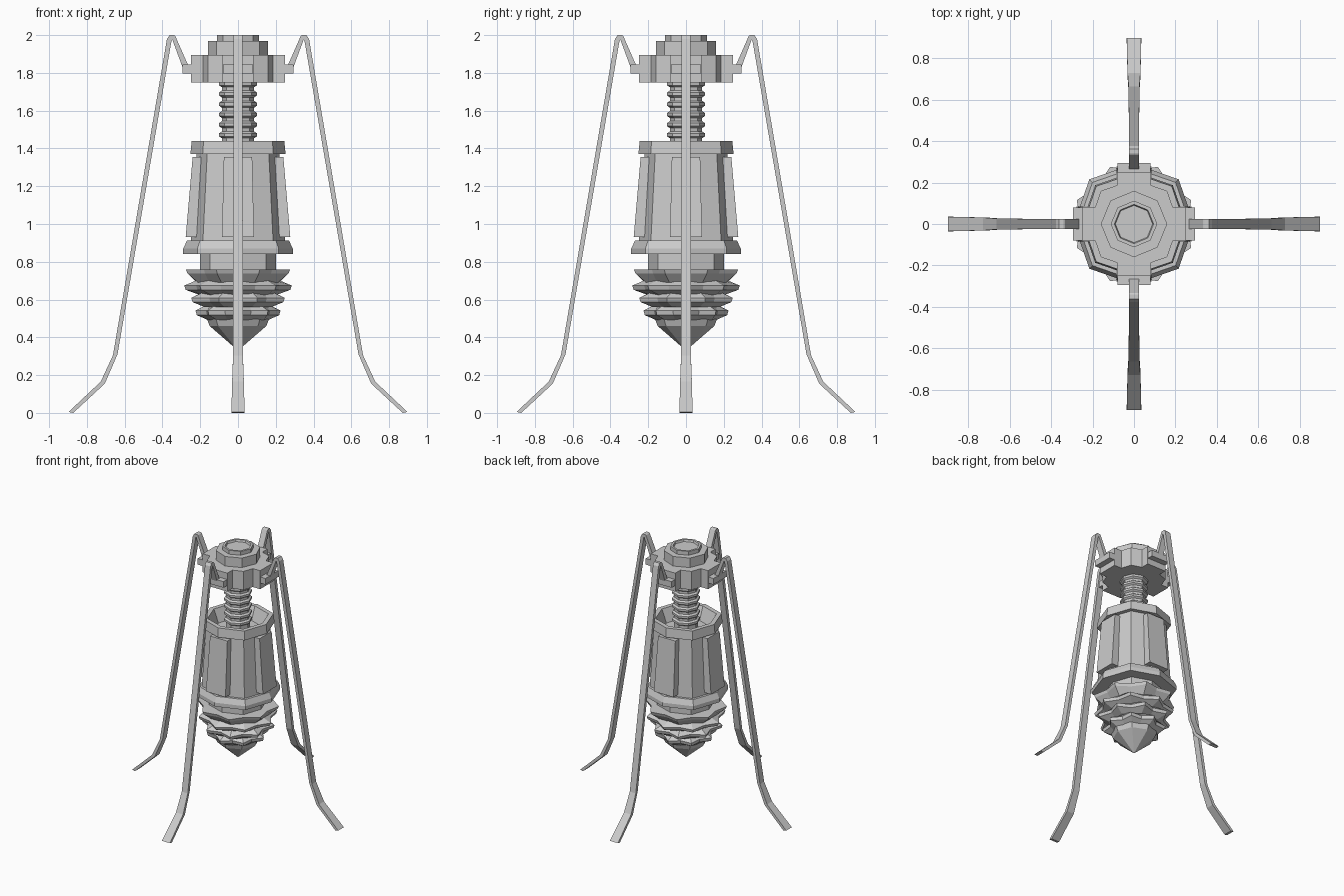
import bpy, bmesh
from math import sin, cos, pi
from mathutils import Matrix, Vector

if "Cube" in bpy.data.objects:
    bpy.data.objects.remove(bpy.data.objects["Cube"])


def make_object(name, bm):
    bmesh.ops.remove_doubles(bm, verts=bm.verts, dist=0.0005)
    bmesh.ops.recalc_face_normals(bm, faces=bm.faces)
    mesh = bpy.data.meshes.new(name)
    bm.to_mesh(mesh)
    bm.free()
    obj = bpy.data.objects.new(name, mesh)
    bpy.context.collection.objects.link(obj)
    return obj


def loft(bm, rings, capped=True):
    """Join rings of equal length with quads and close the ends."""
    loops = [[bm.verts.new(p) for p in ring] for ring in rings]
    n = len(loops[0])
    for a, b in zip(loops, loops[1:]):
        for i in range(n):
            j = (i + 1) % n
            bm.faces.new((a[i], a[j], b[j], b[i]))
    if capped:
        bm.faces.new(loops[0])
        bm.faces.new(loops[-1])


def ring(r, z, diag=1.0, sides=8):
    """Polygon with corners on the axes; diag scales every other corner."""
    return [(r * (diag if i % 2 else 1) * cos(2 * pi * i / sides),
             r * (diag if i % 2 else 1) * sin(2 * pi * i / sides), z)
            for i in range(sides)]


def turned(name, profile, diag=1.0):
    bm = bmesh.new()
    loft(bm, [ring(r, z, diag) for r, z in profile])
    return make_object(name, bm)


def four_times(name, rings):
    """Repeat a part built towards +x on all four axes."""
    for k in range(4):
        m = Matrix.Rotation(k * pi / 2, 3, 'Z')
        bm = bmesh.new()
        loft(bm, [[m @ Vector(p) for p in r] for r in rings])
        make_object(f"{name}_{k + 1}", bm)


def slab(x0, x1, w, z):
    return [(x0, -w, z), (x1, -w, z), (x1, w, z), (x0, w, z)]


# Head: stepped cap with a shallow dish on top
turned("head_block", [(0.215, 1.75), (0.215, 1.895)], 1.05)
turned("head_cap", [(0.16, 1.88), (0.16, 1.97), (0.112, 1.97), (0.112, 2.0),
                    (0.095, 2.0), (0.09, 1.985)])
four_times("head_lug", [slab(0.12, 0.25, 0.082, 1.75), slab(0.12, 0.25, 0.082, 1.895)])
four_times("leg_socket", [slab(0.24, 0.295, 0.08, 1.797), slab(0.24, 0.295, 0.08, 1.845)])

# Threaded shaft
thread = [(0.086, 1.33)]
for i in range(7):
    z = 1.40 + i * 0.054
    thread += [(0.086, z), (0.1, z + 0.01), (0.1, z + 0.026), (0.086, z + 0.036)]
turned("threaded_shaft", thread + [(0.086, 1.78)])

# Body: tapered barrel between two collars, open at the top
turned("barrel", [(0.2, 0.74), (0.2, 0.84), (0.29, 0.84), (0.29, 0.87),
                  (0.27, 0.912), (0.25, 0.912), (0.22, 1.37), (0.252, 1.37),
                  (0.245, 1.44), (0.21, 1.44), (0.17, 1.34)], 1.05)
four_times("barrel_panel", [slab(0.2, 0.277, 0.085, 0.93), slab(0.18, 0.24, 0.075, 1.355)])

# Drill: toothed tiers, every second one turned by half a tooth
tiers = [(0.76, 0.70, 0.29, 0.255), (0.70, 0.635, 0.285, 0.24),
         (0.635, 0.57, 0.26, 0.215), (0.57, 0.50, 0.225, 0.18)]
for k, (top, bottom, tooth, valley) in enumerate(tiers):
    def star(scale, z, depth=1.0):
        pts = []
        for i in range(16):
            is_tooth = (i + k) % 2 == 1
            r = scale * (valley + (tooth - valley) * depth * is_tooth)
            if is_tooth and k % 2 == 0:
                r *= 1.03
            pts.append((r * cos(pi * i / 8), r * sin(pi * i / 8), z))
        return pts
    h = top - bottom
    if k == 0:
        rings = [star(1.0, top), star(0.97, top - 0.35 * h), star(0.85, bottom - 0.01, 0.2)]
    else:
        rings = [star(0.9, top, 0.2), star(1.0, top - 0.4 * h),
                 star(0.97, top - 0.75 * h), star(0.82, bottom - 0.01, 0.2)]
    bm = bmesh.new()
    loft(bm, rings)
    make_object(f"drill_tier_{k + 1}", bm)

# Pointed tip
bm = bmesh.new()
loft(bm, [ring(0.17, 0.51), ring(0.15, 0.46), ring(0.0001, 0.33)])
make_object("drill_tip", bm)

# Legs: flat bent bars, outer edge then inner edge along the path, half width
path = [(0.290, 1.82, 0.255, 1.82, 0.024), (0.346, 1.972, 0.332, 1.995, 0.024),
        (0.347, 1.974, 0.340, 2.0, 0.024), (0.350, 1.974, 0.362, 2.0, 0.024),
        (0.352, 1.97, 0.376, 1.98, 0.024), (0.638, 0.31, 0.662, 0.305, 0.026),
        (0.705, 0.155, 0.727, 0.165, 0.031), (0.872, 0.0, 0.897, 0.005, 0.035)]
four_times("leg", [[(ax, -w, az), (bx, -w, bz), (bx, w, bz), (ax, w, az)]
                   for ax, az, bx, bz, w in path])
